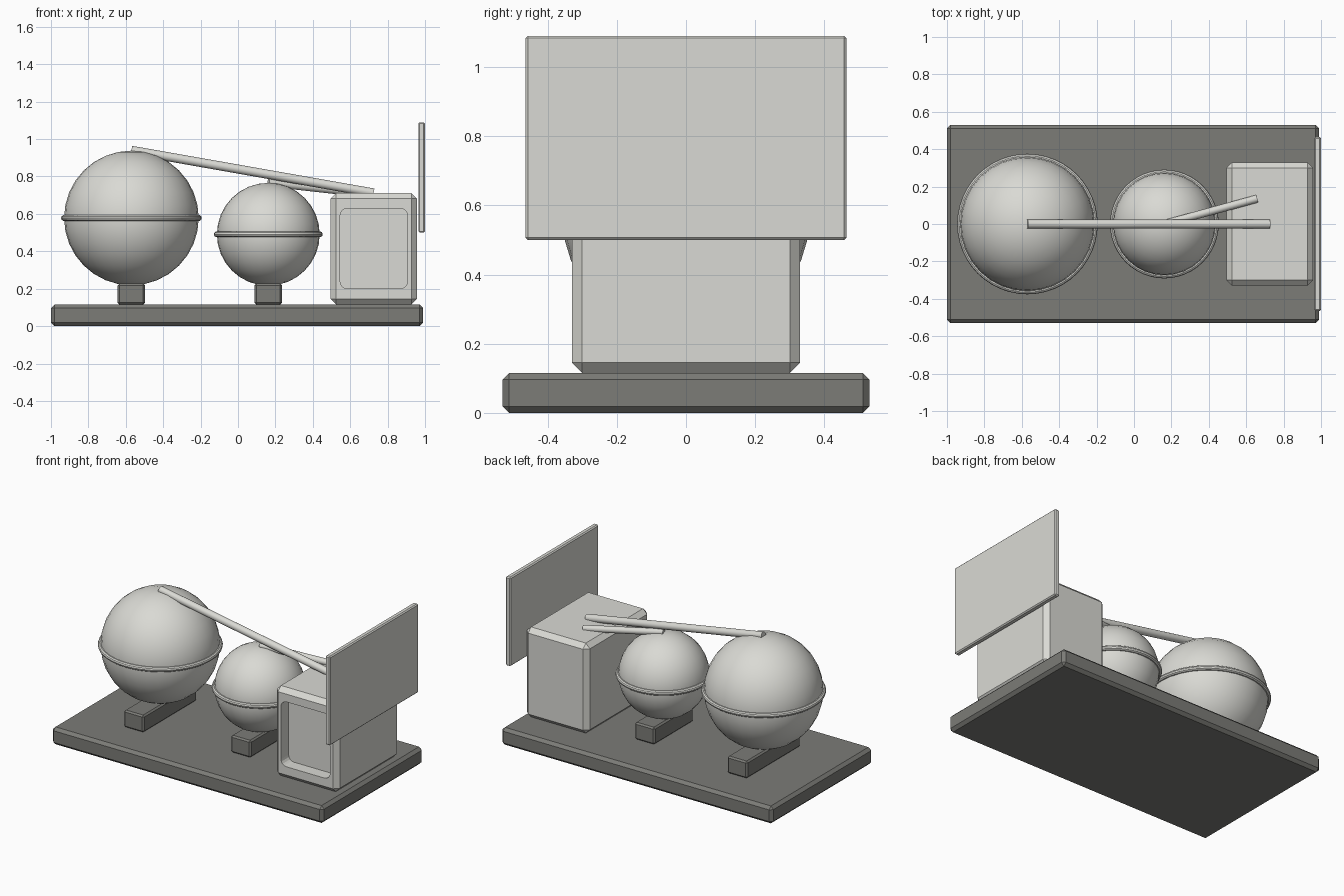
import bpy, bmesh, math
from mathutils import Vector

cube = bpy.data.objects.get("Cube")
if cube:
    bpy.data.objects.remove(cube, do_unlink=True)


def material(name, colour):
    m = bpy.data.materials.new(name)
    m.use_nodes = True
    m.diffuse_color = colour
    m.node_tree.nodes["Principled BSDF"].inputs["Base Color"].default_value = colour
    return m


pale = material("pale grey paint", (0.70, 0.70, 0.66, 1))
dark = material("dark grey steel", (0.20, 0.20, 0.185, 1))


def finish(name, mat, smooth=False):
    ob = bpy.context.object
    ob.name = name
    ob.data.materials.append(mat)
    if smooth:
        bpy.ops.object.shade_smooth_by_angle(angle=math.radians(35))
    return ob


def box(name, lo, hi, bevel, mat):
    """Chamfered box between two corners."""
    lo, hi = Vector(lo), Vector(hi)
    bpy.ops.mesh.primitive_cube_add(size=1, location=(lo + hi) / 2)
    ob = finish(name, mat)
    ob.scale = hi - lo
    bpy.ops.object.transform_apply(location=False, rotation=False, scale=True)
    mod = ob.modifiers.new("chamfer", 'BEVEL')
    mod.width = bevel
    mod.segments = 1
    return ob


def pipe(name, start, end, radius):
    start, end = Vector(start), Vector(end)
    bpy.ops.mesh.primitive_cylinder_add(vertices=16, radius=radius,
                                        depth=(end - start).length,
                                        location=(start + end) / 2)
    ob = finish(name, pale, True)
    ob.rotation_euler = (end - start).to_track_quat('Z', 'Y').to_euler()


def tank(name, x, z, radius, half_saddle):
    """Spherical tank with an equator band on a saddle beam."""
    bpy.ops.mesh.primitive_uv_sphere_add(segments=32, ring_count=16,
                                         radius=radius, location=(x, 0, z))
    finish(name, pale, True)
    bpy.ops.mesh.primitive_torus_add(major_radius=radius, minor_radius=0.016,
                                     major_segments=48, minor_segments=10,
                                     location=(x, 0, z))
    finish(name + "_band", pale, True)
    box(name + "_saddle", (x - 0.073, -half_saddle, 0.115),
        (x + 0.073, half_saddle, 0.228), 0.01, dark)


# Base slab
box("base_slab", (-1, -0.53, 0), (0.99, 0.53, 0.115), 0.019, dark)

# Tanks
tank("large_tank", -0.57, 0.578, 0.36, 0.28)
tank("small_tank", 0.162, 0.491, 0.275, 0.205)

# Cabinet with a rounded recess in its front
cabinet = box("cabinet", (0.495, -0.33, 0.115), (0.957, 0.33, 0.712), 0.03, pale)
bpy.ops.mesh.primitive_cube_add(size=1, location=(0.726, -0.33, 0.415))
cutter = finish("recess_cutter", pale)
cutter.scale = (0.36, 0.16, 0.43)
bpy.ops.object.transform_apply(location=False, rotation=False, scale=True)
bm = bmesh.new()
bm.from_mesh(cutter.data)
depth_edges = [e for e in bm.edges
               if abs(e.verts[0].co.y - e.verts[1].co.y) > 0.1]
bmesh.ops.bevel(bm, geom=depth_edges, offset=0.04, segments=4, profile=0.5,
                affect='EDGES')
bm.to_mesh(cutter.data)
bm.free()
cutter.hide_render = True
cutter.hide_set(True)
cut = cabinet.modifiers.new("recess", 'BOOLEAN')
cut.operation = 'DIFFERENCE'
cut.solver = 'EXACT'
cut.object = cutter

# Upright end panel
box("end_panel", (0.964, -0.464, 0.5), (1.0, 0.464, 1.09), 0.007, pale)

# Pipes from the tank tops to the cabinet
pipe("large_tank_pipe", (-0.57, 0, 0.94), (0.725, 0, 0.712), 0.024)
pipe("small_tank_pipe", (0.162, 0, 0.767), (0.657, 0.135, 0.712), 0.021)
